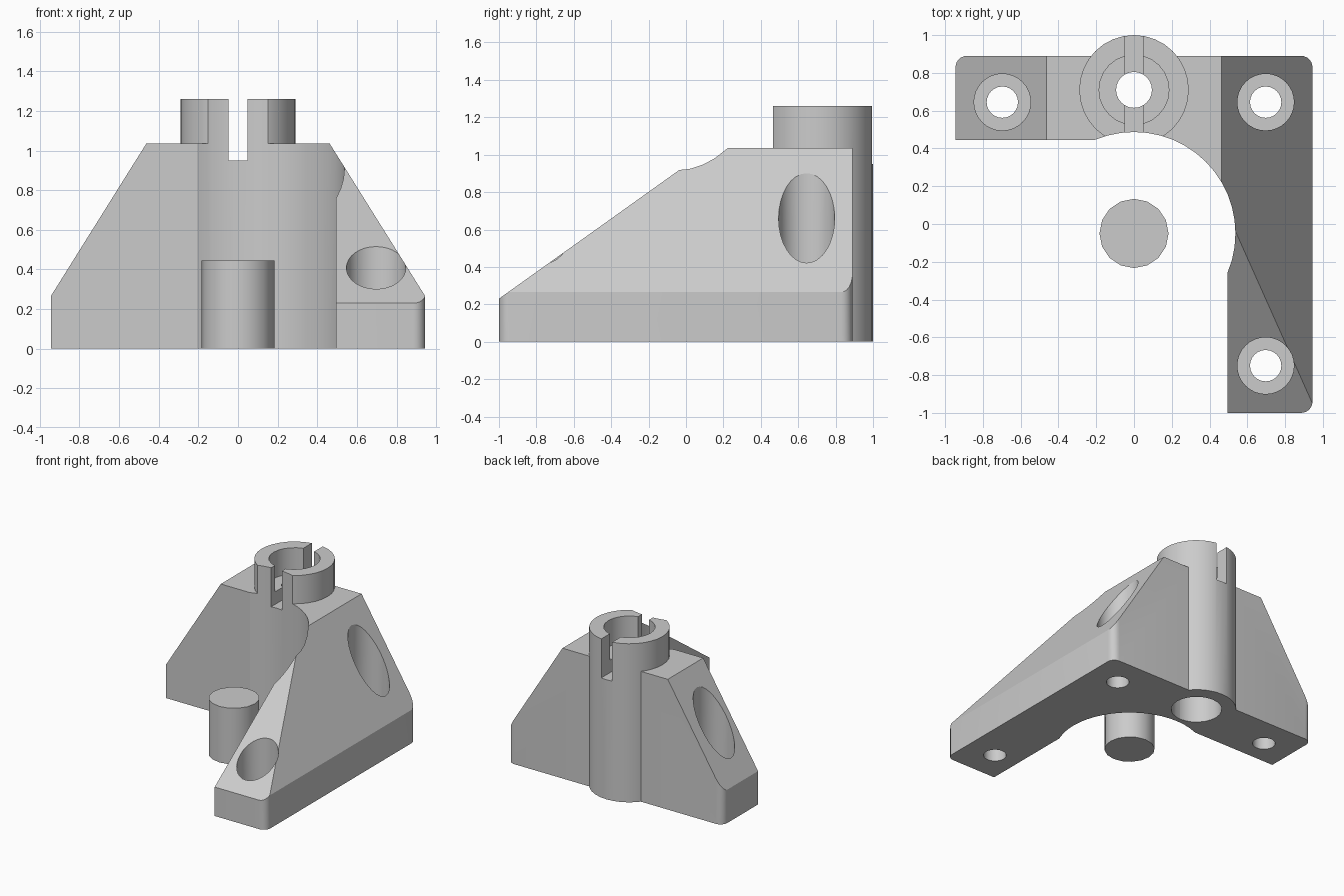
import bpy, bmesh, math
from mathutils import Vector

cube = bpy.data.objects.get("Cube")
if cube:
    bpy.data.objects.remove(cube, do_unlink=True)

grey = bpy.data.materials.new("plain grey")
grey.use_nodes = True
grey.diffuse_color = (0.6, 0.6, 0.6, 1)
grey.node_tree.nodes["Principled BSDF"].inputs["Base Color"].default_value = (0.6, 0.6, 0.6, 1)


def make_object(name, bm):
    bmesh.ops.recalc_face_normals(bm, faces=bm.faces[:])
    mesh = bpy.data.meshes.new(name)
    bm.to_mesh(mesh)
    bm.free()
    mesh.materials.append(grey)
    obj = bpy.data.objects.new(name, mesh)
    bpy.context.collection.objects.link(obj)
    return obj


def prism(points, bottom, top):
    """Upright solid from a plan outline."""
    bm = bmesh.new()
    face = bm.faces.new([bm.verts.new((x, y, bottom)) for x, y in points])
    out = bmesh.ops.extrude_face_region(bm, geom=[face])
    verts = [g for g in out["geom"] if isinstance(g, bmesh.types.BMVert)]
    bmesh.ops.translate(bm, verts=verts, vec=(0, 0, top - bottom))
    return bm


def arc(cx, cy, r, start, end, steps):
    angles = [math.radians(start + (end - start) * i / steps) for i in range(steps + 1)]
    return [(cx + r * math.cos(a), cy + r * math.sin(a)) for a in angles]


def cylinder(name, x, y, r, bottom, top, sides):
    return make_object(name, prism(arc(x, y, r, 0, 360, sides)[:-1], bottom, top))


def box(name, x0, x1, y0, y1, bottom, top):
    return make_object(name, prism([(x0, y0), (x1, y0), (x1, y1), (x0, y1)], bottom, top))


def slope_cut(bm, point, normal):
    """Slice off everything on the normal side and cap the cut."""
    geom = bm.verts[:] + bm.edges[:] + bm.faces[:]
    cut = bmesh.ops.bisect_plane(bm, geom=geom, plane_co=Vector(point),
                                 plane_no=Vector(normal).normalized(), clear_outer=True)
    edges = [g for g in cut["geom_cut"] if isinstance(g, bmesh.types.BMEdge)]
    bmesh.ops.edgeloop_fill(bm, edges=edges)


def combine(target, other, operation):
    mod = target.modifiers.new("combine", "BOOLEAN")
    mod.object = other
    mod.operation = operation
    mod.solver = "EXACT"
    bpy.context.view_layer.objects.active = target
    bpy.ops.object.modifier_apply(modifier=mod.name)
    bpy.data.objects.remove(other, do_unlink=True)


# L-shaped bracket with rounded outer corners and a filled inner corner
W, FRONT, BACK, R = 0.945, -1.0, 0.89, 0.06
outline = [(-W, 0.445), (-0.1, 0.445), (-0.1, -0.1), (0.495, -0.1), (0.495, FRONT)]
outline += arc(W - R, FRONT + R, R, -90, 0, 6)
outline += arc(W - R, BACK - R, R, 0, 90, 6)
outline += arc(-W + R, BACK - R, R, 90, 180, 6)
body = prism(outline, 0, 1.035)

# Sloping left, right and front sides
for side in (-1, 1):
    slope_cut(body, (side * W, 0, 0.265), (side * 0.77, 0, 0.482))
slope_cut(body, (0, FRONT, 0.23), (0, -0.714, 1))
bracket = make_object("bracket", body)

# Upright tube, then the round clearance around the peg
TY = 0.71
combine(bracket, cylinder("tube", 0, TY, 0.29, 0, 1.26, 32), "UNION")
combine(bracket, cylinder("clearance", 0, -0.05, 0.537, -0.2, 1.6, 48), "DIFFERENCE")

# Stepped bore and cross slot of the tube
for r, bottom, top in ((0.095, -0.1, 1.5), (0.185, 1.05, 1.5), (0.185, -0.1, 0.85)):
    combine(bracket, cylinder("bore", 0, TY, r, bottom, top, 24), "DIFFERENCE")
combine(bracket, box("slot", -0.048, 0.048, 0.2, 1.2, 0.95, 1.5), "DIFFERENCE")

# Counterbored screw holes
for x, y in ((-0.697, 0.645), (0.697, 0.645), (0.697, -0.75)):
    combine(bracket, cylinder("screw_hole", x, y, 0.083, -0.1, 0.5, 24), "DIFFERENCE")
    combine(bracket, cylinder("counterbore", x, y, 0.15, 0.13, 1.5, 32), "DIFFERENCE")

# Free-standing peg
peg = cylinder("peg", 0, -0.05, 0.183, 0, 0.445, 16)

bpy.ops.object.select_all(action="DESELECT")
for obj in (bracket, peg):
    obj.select_set(True)
bpy.context.view_layer.objects.active = bracket
bpy.ops.object.shade_smooth_by_angle(angle=math.radians(25))
